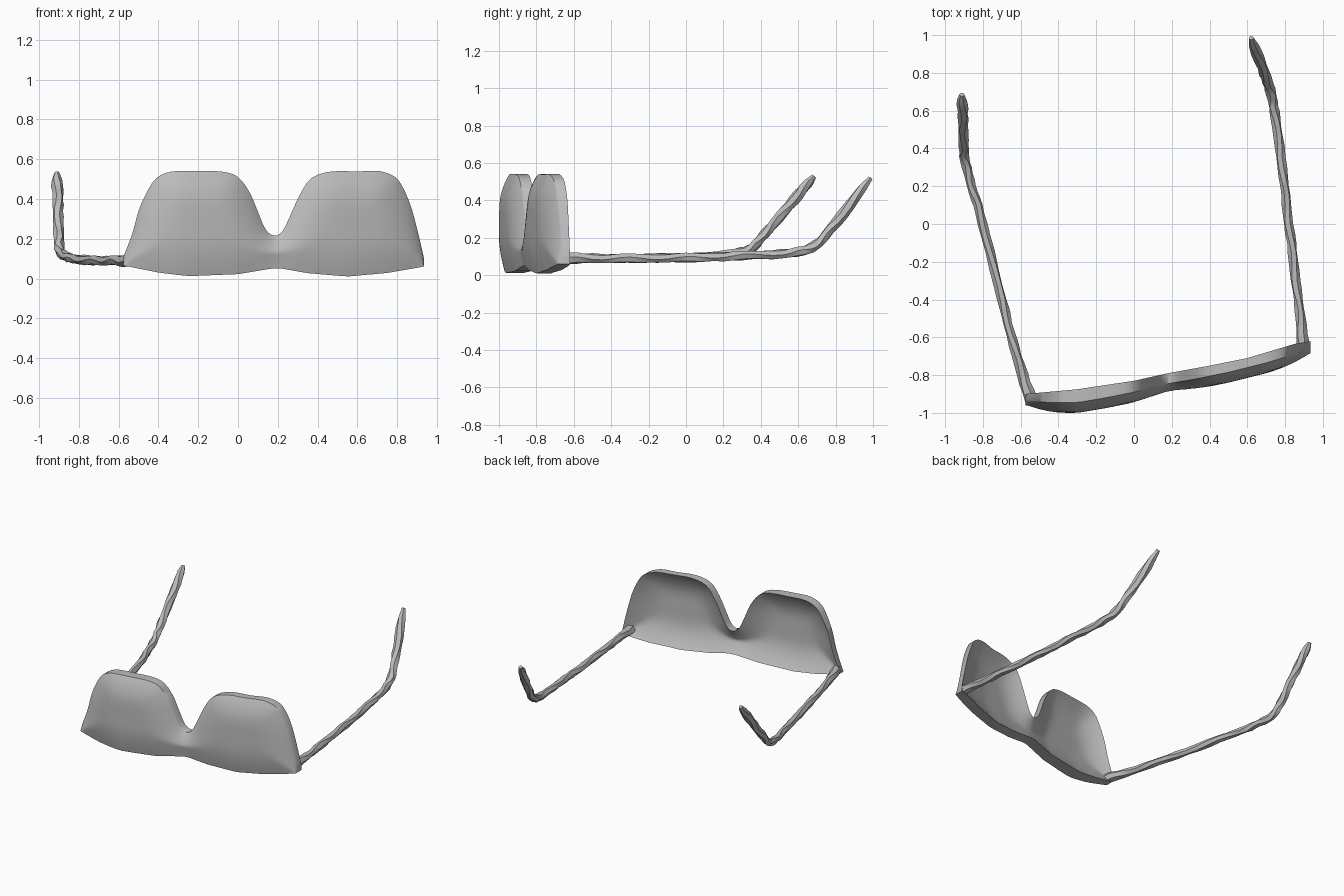
import bpy, bmesh, math, random
from mathutils import Vector

random.seed(4)
if "Cube" in bpy.data.objects:
    bpy.data.objects.remove(bpy.data.objects["Cube"])

grey = bpy.data.materials.new("plain grey")
grey.use_nodes = True
COLOUR = (0.5, 0.5, 0.5, 1)
grey.diffuse_color = COLOUR
grey.node_tree.nodes["Principled BSDF"].inputs["Base Color"].default_value = COLOUR


def finish(bm, name, angle):
    bmesh.ops.recalc_face_normals(bm, faces=bm.faces)
    mesh = bpy.data.meshes.new(name)
    bm.to_mesh(mesh)
    bm.free()
    mesh.materials.append(grey)
    ob = bpy.data.objects.new(name, mesh)
    bpy.context.collection.objects.link(ob)
    bpy.ops.object.select_all(action='DESELECT')
    ob.select_set(True)
    bpy.context.view_layer.objects.active = ob
    bpy.ops.object.shade_smooth_by_angle(angle=math.radians(angle))
    return ob


def spline(points, steps):
    """Smooth curve through the points."""
    p = [Vector(q) for q in points]
    p = [2 * p[0] - p[1]] + p + [2 * p[-1] - p[-2]]
    out = []
    for i in range(1, len(p) - 2):
        a, b, c, d = p[i - 1:i + 3]
        for k in range(steps):
            t = k / steps
            out.append(0.5 * (2 * b + (c - a) * t + (2 * a - 5 * b + 4 * c - d) * t * t
                              + (3 * b - a - 3 * c + d) * t ** 3))
    return out + [p[-2]]


def lookup(table, x):
    """Straight-line interpolation in a table of pairs."""
    for (x0, v0), (x1, v1) in zip(table, table[1:]):
        if x <= x1:
            break
    t = min(1, max(0, (x - x0) / (x1 - x0)))
    return v0 + (v1 - v0) * t


# Front piece: two lenses and bridge in one shell. Edges given as (x, z).
top = [(-0.575, 0.11), (-0.53, 0.23), (-0.50, 0.34), (-0.46, 0.43), (-0.41, 0.505),
       (-0.33, 0.538), (-0.2, 0.54), (-0.08, 0.537), (0.0, 0.51), (0.06, 0.43),
       (0.10, 0.335), (0.14, 0.245), (0.185, 0.215), (0.225, 0.24), (0.26, 0.31),
       (0.31, 0.42), (0.37, 0.505), (0.47, 0.538), (0.6, 0.538), (0.71, 0.54),
       (0.79, 0.51), (0.83, 0.455), (0.87, 0.36), (0.905, 0.23), (0.935, 0.10)]
bottom = [(-0.575, 0.065), (-0.4, 0.03), (-0.25, 0.012), (0.0, 0.022), (0.17, 0.05),
          (0.22, 0.05), (0.35, 0.027), (0.55, 0.01), (0.75, 0.028), (0.935, 0.06)]
front_y = [(-0.575, -0.99), (-0.45, -1.0), (-0.3, -1.0), (-0.15, -0.975), (0.0, -0.945),
           (0.18, -0.90), (0.3, -0.88), (0.5, -0.84), (0.7, -0.79), (0.85, -0.745),
           (0.935, -0.715)]
rim_y = [(-0.575, -0.90), (-0.3, -0.875), (0.0, -0.83), (0.18, -0.79),
         (0.4, -0.75), (0.6, -0.71), (0.85, -0.635), (0.935, -0.62)]

upper = spline(top, 3)
outline = upper + [Vector((v.x, lookup(bottom, v.x))) for v in reversed(upper)]


def edge_nearness(x, z):
    """1 on the outline, falling to 0 inside a lens."""
    p, best = Vector((x, z)), 9.0
    for a, b in zip(outline, outline[1:] + outline[:1]):
        ab = b - a
        t = max(0, min(1, (p - a).dot(ab) / max(ab.length_squared, 1e-9)))
        best = min(best, (p - a - ab * t).length)
    return max(0.0, 1 - best / 0.19) ** 2


ROWS = 22
bm = bmesh.new()
front_grid, back_grid = [], []
for v in upper:
    x, z0 = v.x, lookup(bottom, v.x)
    f_col, b_col = [], []
    for j in range(ROWS + 1):
        t = 0.5 - 0.5 * math.cos(math.pi * j / ROWS)
        z = z0 + (v.y - z0) * t
        e = edge_nearness(x, z)
        f_col.append(bm.verts.new((x, lookup(front_y, x) + (0.03 + 0.025 * t) * e, z)))
        b_col.append(bm.verts.new((x, lookup(rim_y, x) - 0.07 * (1 - e), z)))
    front_grid.append(f_col)
    back_grid.append(b_col)
n = len(upper)
for grid in (front_grid, back_grid):
    for i in range(n - 1):
        for j in range(ROWS):
            bm.faces.new((grid[i][j], grid[i + 1][j], grid[i + 1][j + 1], grid[i][j + 1]))
for j in (0, ROWS):  # lower and upper rim
    for i in range(n - 1):
        bm.faces.new((front_grid[i][j], front_grid[i + 1][j],
                      back_grid[i + 1][j], back_grid[i][j]))
for i in (0, n - 1):  # outer ends
    for j in range(ROWS):
        bm.faces.new((front_grid[i][j], front_grid[i][j + 1],
                      back_grid[i][j + 1], back_grid[i][j]))
# Round the rim
rim = [e for e in bm.edges if len(e.link_faces) == 2 and e.calc_face_angle(0) > 0.8]
bmesh.ops.bevel(bm, geom=rim, offset=0.012, segments=2, affect='EDGES', clamp_overlap=True)
finish(bm, "lens_front", 50)


def temple(name, path):
    """Slightly uneven six-sided arm with a rounded, thicker tip."""
    pts = spline(path, 5)
    bm = bmesh.new()
    rings = []
    last = len(pts) - 1
    for i, p in enumerate(pts):
        d = (pts[min(i + 1, last)] - pts[max(i - 1, 0)]).normalized()
        side = d.cross(Vector((0, 0, 1))).normalized()
        up = side.cross(d)
        s = i / last
        r = 0.025 + 0.005 * max(0, (s - 0.6) / 0.4) + 0.01 * max(0, 1 - s * 8)
        r *= {last: 0.45, last - 1: 0.85}.get(i, 1)
        ring = []
        for k in range(6):
            a = k * math.tau / 6 + 0.3 * math.sin(i)
            q = r * random.uniform(0.88, 1.12)
            ring.append(bm.verts.new(p + side * math.cos(a) * q + up * math.sin(a) * q))
        rings.append(ring)
    for a, b in zip(rings, rings[1:]):
        for k in range(6):
            m = (k + 1) % 6
            bm.faces.new((a[k], a[m], b[m], b[k]))
    bm.faces.new(rings[0])
    bm.faces.new(rings[-1])
    finish(bm, name, 30)


# Folding arms, swept up at the tips
temple("right_temple", [(-0.545, -0.935, 0.09), (-0.62, -0.70, 0.09), (-0.70, -0.40, 0.09),
                        (-0.80, 0.0, 0.095), (-0.86, 0.20, 0.11), (-0.895, 0.34, 0.14),
                        (-0.903, 0.42, 0.22), (-0.905, 0.55, 0.37), (-0.91, 0.685, 0.53)])
temple("left_temple", [(0.90, -0.67, 0.09), (0.875, -0.45, 0.09), (0.845, -0.2, 0.09),
                       (0.815, 0.05, 0.095), (0.785, 0.3, 0.105), (0.75, 0.56, 0.12),
                       (0.725, 0.69, 0.16), (0.69, 0.80, 0.28), (0.62, 0.985, 0.52)])
